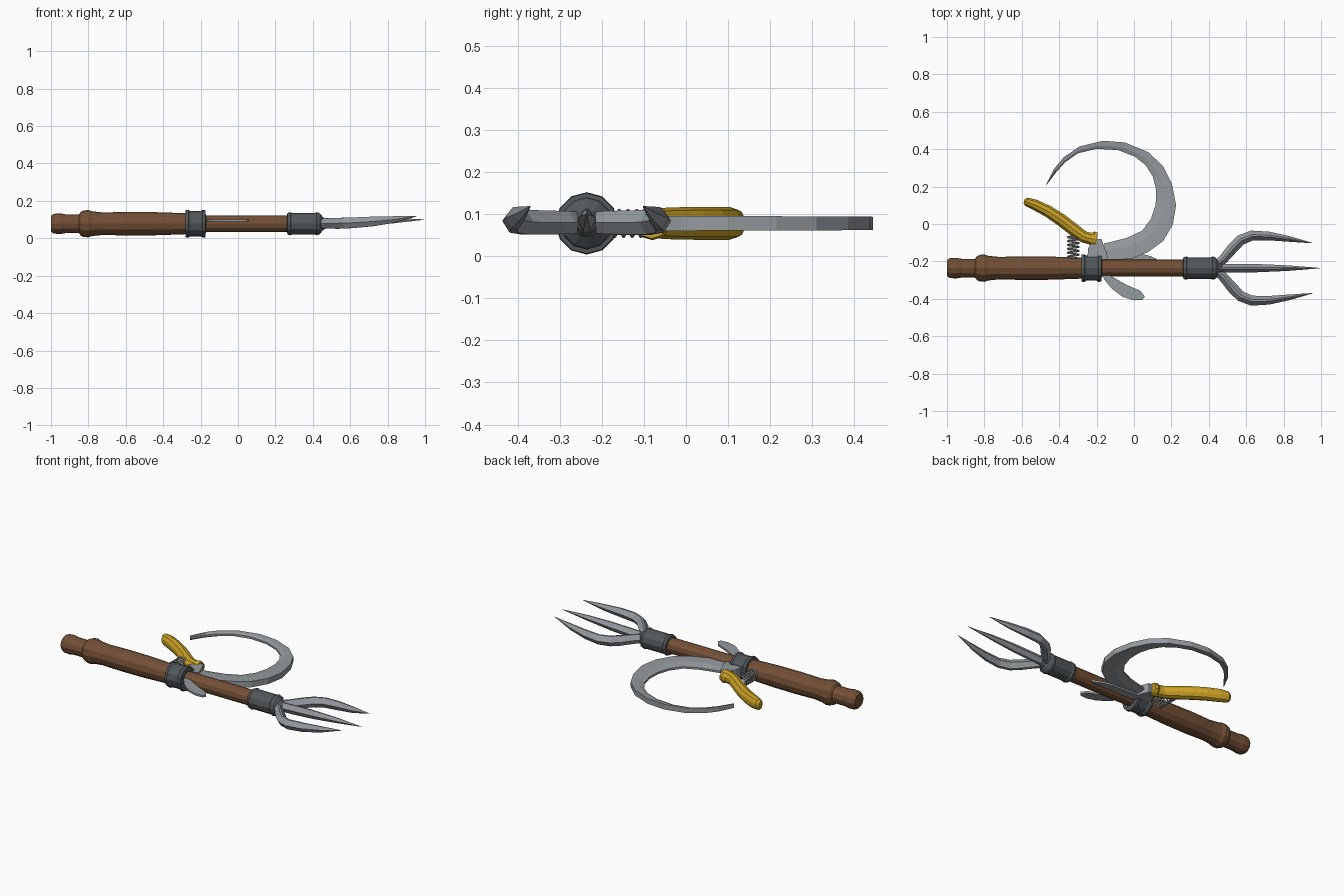
import bpy, math
from mathutils import Vector

AY, AZ = -0.236, 0.078   # axis of the pole


def material(name, rgb):
    m = bpy.data.materials.new(name)
    m.diffuse_color = (*rgb, 1)
    return m


WOOD = material("brown wood", (0.17, 0.078, 0.036))
IRON = material("dark iron", (0.085, 0.097, 0.105))
STEEL = material("pale steel", (0.30, 0.325, 0.345))
YELLOW = material("yellow grip", (0.60, 0.36, 0.018))


def loft(name, rings, mat):
    """Skin a row of equal-sized rings and cap both ends."""
    n = len(rings[0])
    verts = [v for r in rings for v in r]
    faces = [(i * n + j, i * n + (j + 1) % n, (i + 1) * n + (j + 1) % n, (i + 1) * n + j)
             for i in range(len(rings) - 1) for j in range(n)]
    faces += [tuple(range(n))[::-1], tuple(range(len(verts) - n, len(verts)))]
    me = bpy.data.meshes.new(name)
    me.from_pydata(verts, [], faces)
    me.materials.append(mat)
    ob = bpy.data.objects.new(name, me)
    bpy.context.collection.objects.link(ob)
    bpy.context.view_layer.objects.active = ob
    ob.select_set(True)
    bpy.ops.object.mode_set(mode='EDIT')
    bpy.ops.mesh.select_all(action='SELECT')
    bpy.ops.mesh.normals_make_consistent(inside=False)
    bpy.ops.object.mode_set(mode='OBJECT')
    ob.select_set(False)
    return ob


def lathe(name, profile, mat, sides=12):
    """Turn (x, radius) pairs around the pole axis."""
    return loft(name, [[(x, AY + r * math.sin(math.tau * k / sides),
                         AZ + r * math.cos(math.tau * k / sides))
                        for k in range(sides)] for x, r in profile], mat)


def sweep(name, path, section, mat):
    """Sweep a section along (x, y, z, half width, half height) stations."""
    pts = [Vector(p[:3]) for p in path]
    rings = []
    for i, (x, y, z, w, h) in enumerate(path):
        t = pts[min(i + 1, len(pts) - 1)] - pts[max(i - 1, 0)]
        side = Vector((-t.y, t.x, 0)).normalized()
        rings.append([pts[i] + side * w * u + Vector((0, 0, h * v)) for u, v in section])
    return loft(name, rings, mat)


def blade(name, pairs, z, spine, edge, mat):
    """Blade between spine and cutting-edge points, thinning to the edge."""
    rings = []
    for k, (ox, oy, ix, iy) in enumerate(pairs):
        s = 1 - 0.25 * k / (len(pairs) - 1)
        mx, my = ox + (ix - ox) * 0.6, oy + (iy - oy) * 0.6
        rings.append([(ox, oy, z - spine * s), (mx, my, z - spine * s * 0.85), (ix, iy, z - edge),
                      (ix, iy, z + edge), (mx, my, z + spine * s * 0.85), (ox, oy, z + spine * s)])
    return loft(name, rings, mat)


def plate(name, outline, z0, z1, mat):
    return loft(name, [[(x, y, z) for x, y in outline] for z in (z0, z1)], mat)


# Wooden pole: pommel, bulge, grip and slim shaft
lathe("wooden_handle", [(-1.0, 0.042), (-0.985, 0.053), (-0.95, 0.055), (-0.92, 0.050), (-0.85, 0.050),
                        (-0.84, 0.064), (-0.825, 0.071), (-0.80, 0.073), (-0.78, 0.066), (-0.72, 0.060),
                        (-0.60, 0.063), (-0.45, 0.062), (-0.33, 0.058), (-0.25, 0.055)], WOOD)
lathe("wooden_shaft", [(-0.26, 0.045), (0.30, 0.045)], WOOD)

# Iron collar and fork ferrule
lathe("collar", [(-0.282, 0.060), (-0.28, 0.072), (-0.265, 0.074), (-0.255, 0.067), (-0.20, 0.067),
                 (-0.19, 0.074), (-0.175, 0.072), (-0.172, 0.045)], IRON)
lathe("fork_ferrule", [(0.262, 0.045), (0.265, 0.058), (0.28, 0.062), (0.29, 0.057), (0.41, 0.057),
                       (0.42, 0.062), (0.435, 0.058), (0.455, 0.034), (0.475, 0.022)], IRON)

# Fork tines with a ridged diamond section
DIAMOND = [(-1, 0), (-0.35, -1), (0.35, -1), (1, 0), (0.2, 1), (-0.2, 1)]
sweep("middle_tine", [(0.43, AY, 0.080, 0.022, 0.026), (0.52, AY, 0.082, 0.022, 0.027),
                      (0.66, AY, 0.088, 0.022, 0.025), (0.82, AY, 0.095, 0.015, 0.016),
                      (0.995, AY, 0.100, 0.001, 0.001)], DIAMOND, STEEL)
for label, s in (("left", 1), ("right", -1)):
    tine = [(0.43, 0.010, 0.080, 0.020, 0.024), (0.475, 0.045, 0.080, 0.025, 0.027),
            (0.53, 0.110, 0.080, 0.029, 0.029), (0.57, 0.150, 0.081, 0.028, 0.029),
            (0.63, 0.174, 0.084, 0.027, 0.028), (0.72, 0.172, 0.090, 0.023, 0.026),
            (0.83, 0.156, 0.100, 0.015, 0.018), (0.955, 0.134, 0.118, 0.001, 0.001)]
    sweep(label + "_tine", [(x, AY + s * y, z, w, h) for x, y, z, w, h in tine], DIAMOND, STEEL)

# Large hooked sickle blade: outer spine xy, inner edge xy
blade("sickle_blade", [
    (-0.16, -0.19, -0.16, -0.105), (-0.02, -0.188, -0.04, -0.075), (0.075, -0.150, 0.045, -0.035),
    (0.155, -0.092, 0.092, 0.030), (0.207, -0.005, 0.116, 0.105), (0.225, 0.100, 0.118, 0.185),
    (0.203, 0.215, 0.100, 0.255), (0.155, 0.310, 0.062, 0.315), (0.075, 0.385, 0.005, 0.360),
    (-0.05, 0.436, -0.085, 0.395), (-0.165, 0.445, -0.20, 0.402), (-0.29, 0.415, -0.30, 0.378),
    (-0.375, 0.358, -0.368, 0.330), (-0.425, 0.298, -0.415, 0.278), (-0.47, 0.210, -0.468, 0.208)],
    0.078, 0.019, 0.006, STEEL)

# Pivot bracket between collar, sickle and grip
plate("pivot_bracket", [(-0.25, -0.19), (-0.14, -0.19), (-0.145, -0.155), (-0.175, -0.08),
                        (-0.215, -0.08), (-0.245, -0.13)], 0.050, 0.106, STEEL)

# Small counter blade below the pole and its tip on the far side
plate("counter_blade", [(-0.18, -0.24), (-0.16, -0.295), (-0.12, -0.345), (-0.06, -0.390), (0.0, -0.408),
                        (0.045, -0.405), (0.058, -0.388), (0.035, -0.358), (-0.04, -0.325),
                        (-0.12, -0.28), (-0.10, -0.24)], 0.089, 0.101, STEEL)
plate("counter_blade_tip", [(-0.16, -0.215), (0.10, -0.215), (0.135, -0.195), (0.09, -0.172),
                            (0.02, -0.155), (-0.16, -0.15)], 0.050, 0.062, STEEL)

# Yellow squeeze grip with a rounded section
ROUND = [(math.cos(math.tau * (k + 0.5) / 10), math.sin(math.tau * (k + 0.5) / 10)) for k in range(10)]
sweep("squeeze_grip", [(-0.588, 0.122, 0.078, 0.012, 0.022), (-0.575, 0.119, 0.078, 0.024, 0.034),
                       (-0.53, 0.103, 0.078, 0.030, 0.039), (-0.46, 0.068, 0.078, 0.033, 0.039),
                       (-0.39, 0.022, 0.078, 0.035, 0.039), (-0.32, -0.032, 0.078, 0.035, 0.038),
                       (-0.27, -0.068, 0.078, 0.033, 0.036), (-0.235, -0.078, 0.078, 0.033, 0.036),
                       (-0.215, -0.080, 0.078, 0.042, 0.040), (-0.198, -0.082, 0.078, 0.038, 0.036)],
      ROUND, YELLOW)

# Coil spring between grip and pole
curve = bpy.data.curves.new("spring", 'CURVE')
curve.dimensions = '3D'
curve.bevel_depth = 0.005
curve.bevel_resolution = 1
curve.use_fill_caps = True
turns, steps = 6, 12
spline = curve.splines.new('POLY')
spline.points.add(turns * steps)
for k, p in enumerate(spline.points):
    a = math.tau * k / steps
    p.co = (-0.325 + 0.030 * math.cos(a), -0.185 + 0.125 * k / (turns * steps),
            0.078 + 0.030 * math.sin(a), 1)
curve.materials.append(STEEL)
bpy.context.collection.objects.link(bpy.data.objects.new("spring", curve))
